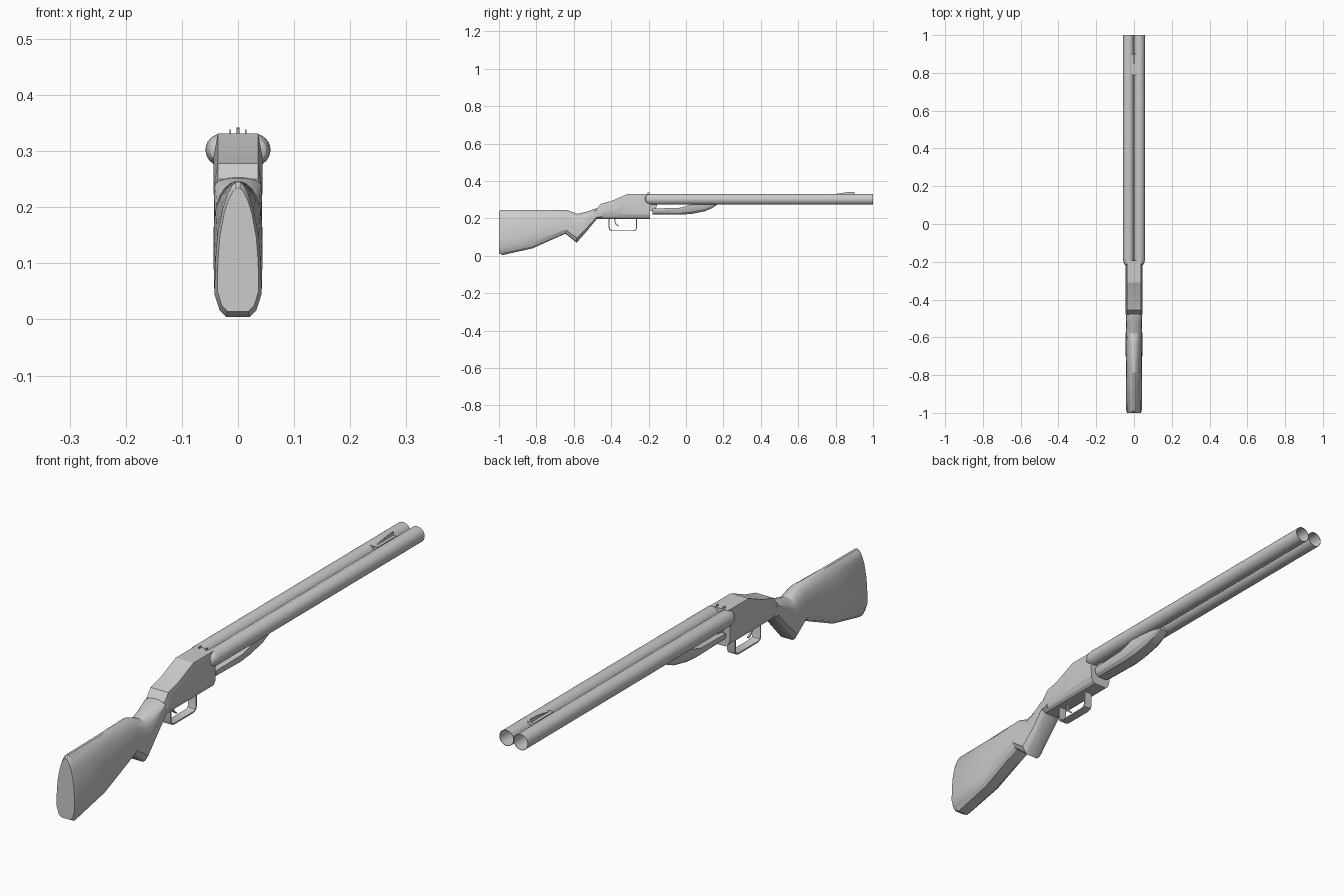
import bpy, bmesh, math
from mathutils import Vector

if "Cube" in bpy.data.objects:
    bpy.data.objects.remove(bpy.data.objects["Cube"])

grey = bpy.data.materials.new("light grey")
grey.diffuse_color = (0.6, 0.6, 0.6, 1)
grey.use_nodes = True
grey.node_tree.nodes["Principled BSDF"].inputs["Base Color"].default_value = grey.diffuse_color


def finish(name, bm, angle=30):
    bmesh.ops.recalc_face_normals(bm, faces=bm.faces)
    me = bpy.data.meshes.new(name)
    bm.to_mesh(me)
    bm.free()
    me.materials.append(grey)
    ob = bpy.data.objects.new(name, me)
    bpy.context.collection.objects.link(ob)
    bpy.ops.object.select_all(action='DESELECT')
    ob.select_set(True)
    bpy.context.view_layer.objects.active = ob
    bpy.ops.object.shade_smooth_by_angle(angle=math.radians(angle))
    return ob


def loft(name, rings, angle=30):
    """Skin closed rings of points and cap both ends."""
    bm = bmesh.new()
    rows = [[bm.verts.new(p) for p in r] for r in rings]
    n = len(rows[0])
    for a, b in zip(rows, rows[1:]):
        for i in range(n):
            j = (i + 1) % n
            bm.faces.new((a[i], a[j], b[j], b[i]))
    bm.faces.new(rows[0])
    bm.faces.new(rows[-1])
    return finish(name, bm, angle)


def mirrored(half):
    """Close a half outline (bottom to top, +x side) across x = 0."""
    return half + [(-x, y, z) for x, y, z in reversed(half)]


def slab(name, outline, half_width, x=0):
    """Extrude a (y, z) outline sideways."""
    return loft(name, [[(x + s * half_width, y, z) for y, z in outline] for s in (-1, 1)])


def strip(name, path, thick, half_width):
    """Bent strap following a (y, z) path."""
    rings = []
    for i, (y, z) in enumerate(path):
        a, b = path[max(i - 1, 0)], path[min(i + 1, len(path) - 1)]
        t = Vector((b[0] - a[0], b[1] - a[1])).normalized() * thick / 2
        rings.append([(sx * half_width, y - s * t.y, z + s * t.x)
                      for sx, s in ((-1, -1), (1, -1), (1, 1), (-1, 1))])
    return loft(name, rings)


# Stock: teardrop section at the butt blending to a fuller grip section
ts = (0, 0.05, 0.17, 0.4, 0.6, 0.8, 0.9, 0.97, 1)
tear = (0.5, 0.78, 1, 0.97, 0.88, 0.66, 0.47, 0.26, 0.1)
full = (0.55, 0.75, 1, 1, 1, 0.95, 0.78, 0.48, 0.2)
# top y, top z, bottom y, bottom z, half width, blend
sections = [(-1.0, 0.234, -1.0, 0.014, 0.037, 0),
            (-0.99, 0.245, -0.98, 0.004, 0.042, 0),
            (-0.82, 0.246, -0.82, 0.04, 0.043, 0.1),
            (-0.64, 0.246, -0.645, 0.118, 0.044, 0.3),
            (-0.58, 0.224, -0.585, 0.07, 0.044, 0.7),
            (-0.53, 0.236, -0.53, 0.132, 0.042, 0.9),
            (-0.485, 0.252, -0.476, 0.198, 0.043, 1),
            (-0.45, 0.255, -0.45, 0.2, 0.043, 1)]
loft("stock", [mirrored([(w * (a + (f - a) * k), by + (ty - by) * t, bz + (tz - bz) * t)
                         for t, a, f in zip(ts, tear, full)])
               for ty, tz, by, bz, w, k in sections], 25)

# Receiver: chamfered body with sloping rear
receiver = [(-0.478, 0.25), (-0.455, 0.278), (-0.396, 0.294), (-0.31, 0.331), (-0.193, 0.331)]
loft("receiver", [mirrored([(0.026, y, 0.197), (0.036, y, 0.205), (0.043, y, 0.222),
                            (0.044, y, max(0.225, zt - 0.045)), (0.036, y, zt)])
                  for y, zt in receiver], 20)

# Barrels: rounded breech, hollow muzzle
R, SEG = 0.029, 24
barrel_profile = [(-0.218, 0.014), (-0.214, 0.021), (-0.203, 0.027), (-0.188, R),
                  (1.0, R), (1.0, 0.0275), (-0.18, 0.0275)]
for side, x0 in (("left", -R), ("right", R)):
    loft(side + "_barrel", [[(x0 + r * math.cos(2 * math.pi * i / SEG), y,
                              0.302 + r * math.sin(2 * math.pi * i / SEG)) for i in range(SEG)]
                            for y, r in barrel_profile])

# Fore-end below the barrels
fore = [(-0.18, 0.222, 0.252, 0.036), (-0.03, 0.22, 0.257, 0.04), (0.03, 0.224, 0.275, 0.04),
        (0.1, 0.238, 0.282, 0.037), (0.14, 0.255, 0.284, 0.032), (0.168, 0.274, 0.286, 0.026)]
loft("fore_end", [mirrored([(w * 0.55, y, zb), (w * 0.85, y, zb + (zt - zb) * 0.25),
                            (w, y, zb + (zt - zb) * 0.6), (w, y, zt)])
                  for y, zb, zt, w in fore], 25)
slab("hinge_lug", [(-0.2, 0.24), (-0.165, 0.24), (-0.15, 0.285), (-0.2, 0.285)], 0.018)

# Trigger guard and trigger
strip("trigger_guard", [(-0.411, 0.2), (-0.411, 0.15), (-0.407, 0.139), (-0.396, 0.134),
                        (-0.28, 0.134), (-0.268, 0.139), (-0.264, 0.15), (-0.264, 0.2)],
      0.005, 0.016)
strip("trigger", [(-0.38, 0.2), (-0.381, 0.183), (-0.374, 0.168), (-0.36, 0.158)], 0.005, 0.004)

# Front sight blade on its saddle, and rear sight posts
slab("sight_saddle", [(0.79, 0.318), (0.9, 0.318), (0.9, 0.33), (0.79, 0.33)], 0.014)
slab("front_sight", [(0.785, 0.328), (0.9, 0.328), (0.9, 0.342), (0.86, 0.34)], 0.0025)
for side, x in (("left", -0.014), ("right", 0.014)):
    slab(side + "_rear_sight", [(-0.207, 0.328), (-0.195, 0.328), (-0.195, 0.338), (-0.207, 0.338)],
         0.0015, x)
